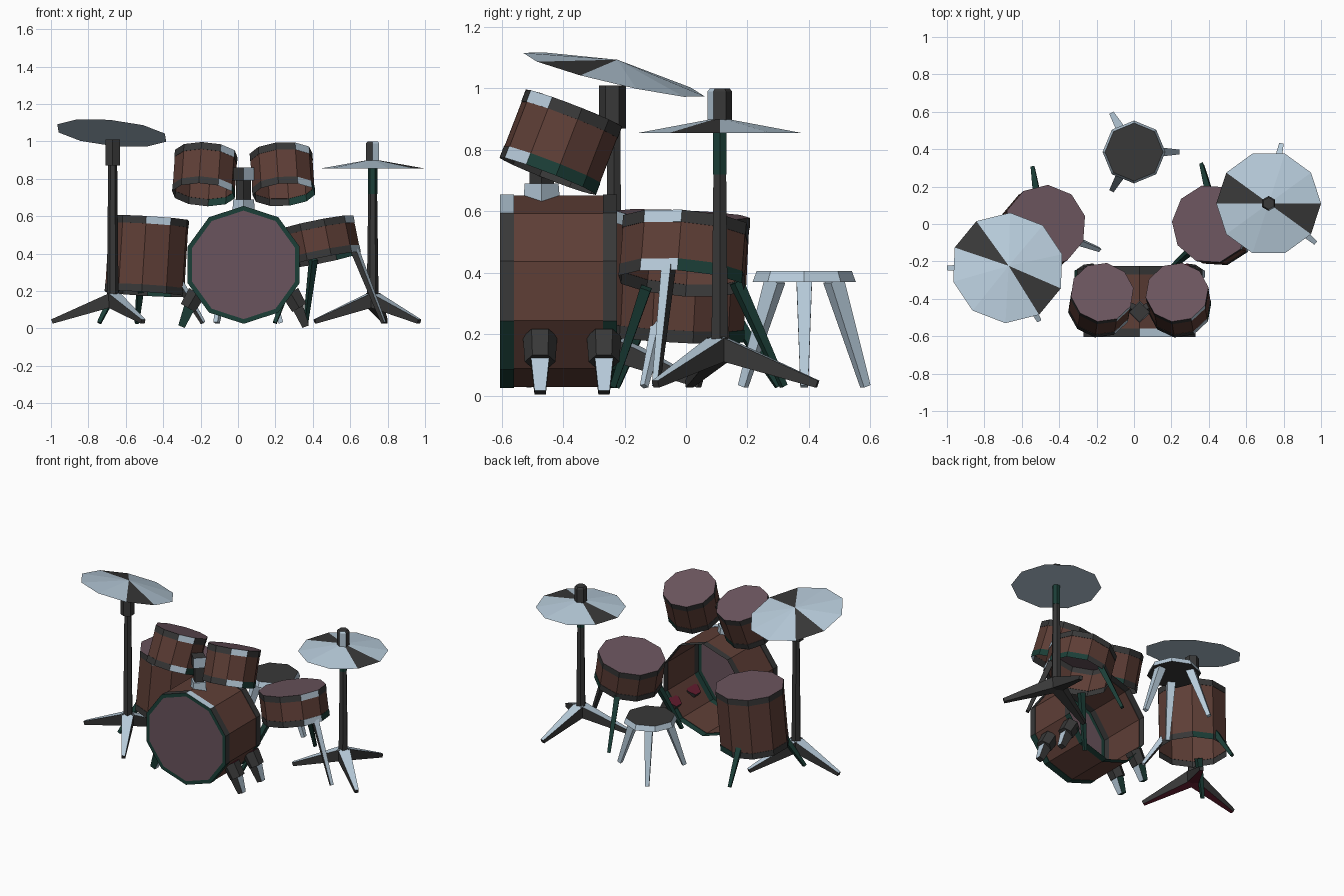
import bpy, bmesh, math
from mathutils import Vector, Matrix

if "Cube" in bpy.data.objects:
    bpy.data.objects.remove(bpy.data.objects["Cube"])

def lin(c):
    c /= 255
    return c / 12.92 if c <= 0.04045 * 255 / 255 else ((c + 0.055) / 1.055) ** 2.4

def colour(name, r, g, b):
    m = bpy.data.materials.new(name)
    m.diffuse_color = (lin(r), lin(g), lin(b), 1)
    m.use_nodes = True
    m.node_tree.nodes["Principled BSDF"].inputs["Base Color"].default_value = m.diffuse_color
    return m

MATS = [colour("shell_brown", 94, 62, 54), colour("head_mauve", 106, 84, 93),
        colour("pale_metal", 184, 204, 219), colour("dark_grey", 56, 56, 56),
        colour("dark_green", 27, 62, 55), colour("dark_red", 98, 28, 46)]
BROWN, MAUVE, PALE, DARK, GREEN, RED = range(6)
CODE = {'p': PALE, 'd': DARK, 'g': GREEN}

def finish(name, bm):
    bmesh.ops.recalc_face_normals(bm, faces=bm.faces)
    me = bpy.data.meshes.new(name)
    bm.to_mesh(me)
    bm.free()
    for m in MATS:
        me.materials.append(m)
    ob = bpy.data.objects.new(name, me)
    bpy.context.collection.objects.link(ob)
    return ob

def frame(a, axis, rot=0.0):
    """Matrix that puts local z along axis, starting at a."""
    q = Vector((0, 0, 1)).rotation_difference(Vector(axis).normalized())
    return Matrix.Translation(a) @ q.to_matrix().to_4x4() @ Matrix.Rotation(math.radians(rot), 4, 'Z')

def lathe(name, mtx, rings, n, pick, caps):
    """Stack n-sided rings (radius, height); pick(band, side) gives the colour."""
    bm = bmesh.new()
    loops = []
    for r, z in rings:
        if r == 0:
            loops.append([bm.verts.new(mtx @ Vector((0, 0, z)))] * n)
        else:
            loops.append([bm.verts.new(mtx @ Vector((r * math.cos(math.tau * i / n),
                          r * math.sin(math.tau * i / n), z))) for i in range(n)])
    for b in range(len(rings) - 1):
        for i in range(n):
            j = (i + 1) % n
            vs = list(dict.fromkeys([loops[b][i], loops[b][j], loops[b + 1][j], loops[b + 1][i]]))
            bm.faces.new(vs).material_index = pick(b, i)
    for k, c in ((0, caps[0]), (-1, caps[1])):
        if rings[k][0] > 0 and c is not None:
            bm.faces.new(loops[k]).material_index = c
    return finish(name, bm)

def strut(name, a, b, r0, r1, mat, n=4, rot=45, start=None):
    a, b = Vector(a), Vector(b)
    return lathe(name, frame(a, b - a, rot), [(r0, 0), (r1, (b - a).length)], n,
                 lambda k, i: mat, (mat if start is None else start, mat))

def tint(ob, axis, limit, mat):
    """Recolour the faces that point along one axis."""
    for p in ob.data.polygons:
        if p.normal.dot(Vector(axis)) > limit:
            p.material_index = mat

def drum(name, bottom, top, r, rot, low, high, hoop=0.04, rim=0.0):
    """Ten-sided drum, open below; low and high list the hoop colours."""
    a, b = Vector(bottom), Vector(top)
    h = (b - a).length
    rings = [(r, 0), (r, hoop), (r * 0.99, hoop), (r * 0.99, h - hoop), (r, h - hoop), (r, h)]
    bands = ['low', 'low', 'shell', 'high', 'high', 'rim']
    if rim:
        rings.append((r - rim, h))
    def pick(k, i):
        return {'low': CODE[low[i]], 'high': CODE[high[i]], 'shell': BROWN,
                'rim': GREEN}[bands[k]]
    return lathe(name, frame(a, b - a, rot), rings, 10, pick, (None, MAUVE))

CX = 0.03  # centre line of the bass drum

# Bass drum with its four spurs
drum("bass_drum", (CX, -0.225, 0.34), (CX, -0.605, 0.34), 0.315, 18,
     "dddddggggd", "dpdddggggd", 0.045, 0.025)
for s in (-1, 1):
    for k, y in enumerate((-0.475, -0.267)):
        tag = f"{'left' if s < 0 else 'right'}_{k}"
        def at(x, z):
            return (CX + s * x, y, z)
        strut("spur_block_" + tag, at(0.25, 0.192), at(0.298, 0.11), 0.056, 0.05, DARK, 6, 30,
              RED if s > 0 else DARK)
        leg = strut("spur_leg_" + tag, at(0.285, 0.125), at(0.332, 0.01), 0.044, 0.026,
                    DARK if s > 0 else GREEN)
        tint(leg, (1, 0, 0), 0.5, PALE)

# Rack toms, placed evenly about the bass drum
for s in (-1, 1):
    tag = "left" if s < 0 else "right"
    drum("rack_tom_" + tag, (CX + s * 0.215, -0.45, 0.715), (CX + s * 0.2, -0.365, 0.935),
         0.17, 9, "ggddddddpg", "ddddddddpd")

# Tom mount: pale base, dark post, clamp on top with short arms
strut("mount_base", (CX, -0.47, 0.63), (CX, -0.47, 0.69), 0.06, 0.055, PALE, 4, 0)
strut("mount_post", (CX, -0.47, 0.69), (CX, -0.47, 0.79), 0.04, 0.04, DARK, 4, 0)
lathe("mount_clamp", frame((CX, -0.47, 0.79), (0, 0, 1)), [(0.055, 0), (0.055, 0.07)], 4,
      lambda b, i: PALE if i == 3 else DARK, (DARK, DARK))
for s in (-1, 1):
    strut(f"tom_arm_{'left' if s < 0 else 'right'}", (CX, -0.47, 0.82),
          (CX + s * 0.055, -0.44, 0.82), 0.025, 0.025, DARK)

# Floor tom and snare drum
drum("floor_tom", (-0.5, -0.03, 0.185), (-0.475, -0.01, 0.59), 0.22, 14,
     "dgdddddddd", "dddddddpdd")
drum("snare_drum", (0.45, -0.015, 0.365), (0.41, 0.0, 0.562), 0.212, -4,
     "ggdddddddp", "dddddddddp")

# Splayed drum legs
def drum_legs(name, c, r, z, reach, angles, mats):
    for k, (ang, m) in enumerate(zip(angles, mats)):
        d = Vector((math.cos(math.radians(ang)), math.sin(math.radians(ang)), 0))
        p = Vector((c[0], c[1], 0))
        leg = strut(f"{name}_leg_{k}", p + d * r + Vector((0, 0, z[k])),
                    p + d * reach + Vector((0, 0, 0.03)), 0.025, 0.014, m)
        if m == DARK:
            tint(leg, (1, 0, 0), 0.5, PALE)

drum_legs("floor_tom", (-0.49, -0.02), 0.19, (0.24, 0.24, 0.24), 0.325, (99, -21, 219),
          (GREEN, DARK, GREEN))
drum_legs("snare", (0.45, -0.01), 0.18, (0.37, 0.35, 0.42), 0.34, (105, 222, -15),
          (GREEN, GREEN, DARK))

# Cymbals: shallow ten-sided cones with two dark wedges
def cymbal(name, c, normal, r, rot, height):
    lathe(name, frame(c, normal, rot), [(r, 0), (0, height)], 10,
          lambda b, i: DARK if i in (3, 8) else PALE, (PALE, PALE))

cymbal("cymbal_left", (-0.675, -0.235, 1.045), (0.10, 0.235, 1), 0.304, 15, 0.05)
cymbal("cymbal_right", (0.72, 0.11, 0.855), (0, 0, 1), 0.28, 36, 0.05)

# Cymbal stands: pole plus three tapered feet with pale tops
def stand(name, x, y, top, angles, red):
    strut(name + "_pole", (x, y, 0.12), (x, y, top), 0.032, 0.024, DARK, 6, 0)
    for k, ang in enumerate(angles):
        t = math.radians(ang)
        foot = strut(f"{name}_foot_{k}", (x, y, 0.155),
                     (x + 0.325 * math.cos(t), y + 0.325 * math.sin(t), 0.037),
                     0.054, 0.017, DARK, 4, 45 + ang)
        tint(foot, (0, 0, 1), 0.6, PALE)
        if red:
            tint(foot, (0, 0, -1), 0.6, RED)

stand("stand_left", -0.67, -0.235, 0.88, (180, -60, 60), True)
stand("stand_right", 0.72, 0.11, 0.72, (78, -40, 198), False)
strut("stand_left_block", (-0.67, -0.24, 0.87), (-0.67, -0.24, 1.01), 0.044, 0.044, DARK, 6, 30)
strut("stand_right_upper_pole", (0.72, 0.11, 0.72), (0.72, 0.11, 0.87), 0.026, 0.026, GREEN, 6, 0)
lathe("stand_right_knob", frame((0.72, 0.11, 0.88), (0, 0, 1), 30),
      [(0.04, 0), (0.04, 0.11), (0.032, 0.12)], 6,
      lambda b, i: PALE if i == 4 else DARK, (DARK, DARK))

# Stool: eight-sided dark seat with pale bevelled rim and three legs
lathe("stool_seat", frame((0, 0.385, 0.37), (0, 0, 1)), [(0.168, 0), (0.155, 0.035)], 8,
      lambda b, i: PALE, (DARK, DARK))
for k in range(3):
    t = math.tau * k / 3
    c, s = math.cos(t), math.sin(t)
    strut(f"stool_leg_{k}", (0.11 * c, 0.385 + 0.11 * s, 0.375),
          (0.23 * c, 0.385 + 0.23 * s, 0.03), 0.036, 0.018, PALE, 4, 45 + math.degrees(t))
